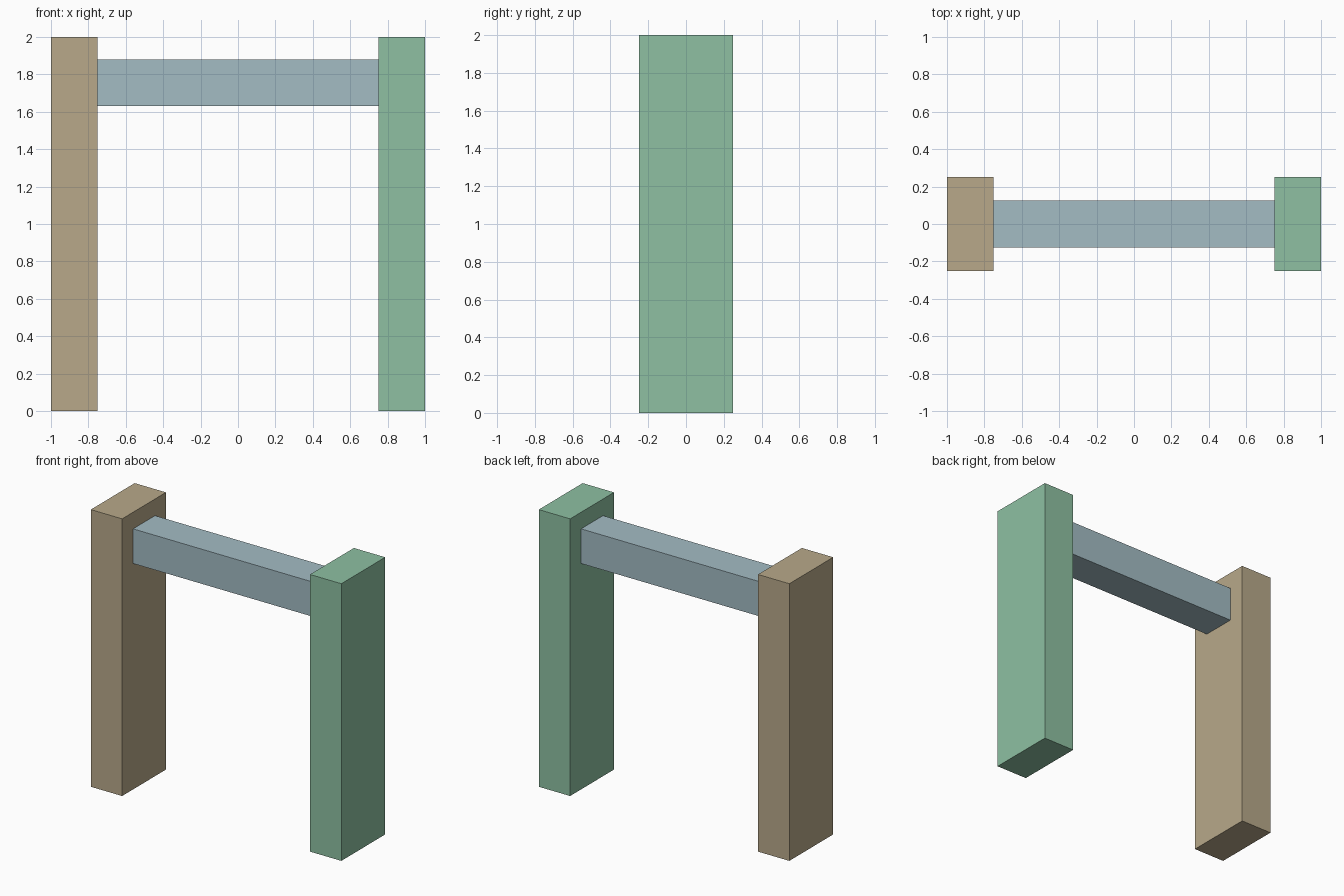
import bpy

if "Cube" in bpy.data.objects:
    bpy.data.objects.remove(bpy.data.objects["Cube"])


def linear(c):
    c /= 255
    return c / 12.92 if c <= 0.04045 else ((c + 0.055) / 1.055) ** 2.4


def material(name, rgb):
    mat = bpy.data.materials.new(name)
    mat.diffuse_color = (*[linear(c) for c in rgb], 1)
    mat.use_nodes = True
    mat.node_tree.nodes["Principled BSDF"].inputs["Base Color"].default_value = mat.diffuse_color
    return mat


def box(name, center, size, mat):
    bpy.ops.mesh.primitive_cube_add(size=1, location=center)
    obj = bpy.context.object
    obj.name = name
    obj.scale = size
    bpy.ops.object.transform_apply(location=False, rotation=False, scale=True)
    obj.data.materials.append(mat)
    return obj


tan = material("tan", (184, 169, 138))
green = material("soft green", (142, 192, 162))
blue = material("grey blue", (163, 188, 196))

# Two upright posts
for name, side, mat in (("left_post", -1, tan), ("right_post", 1, green)):
    box(name, (side * 0.875, 0, 1), (0.25, 0.5, 2), mat)

# Crossbar between the posts
box("crossbar", (0, 0, 1.755), (1.5, 0.25, 0.25), blue)
